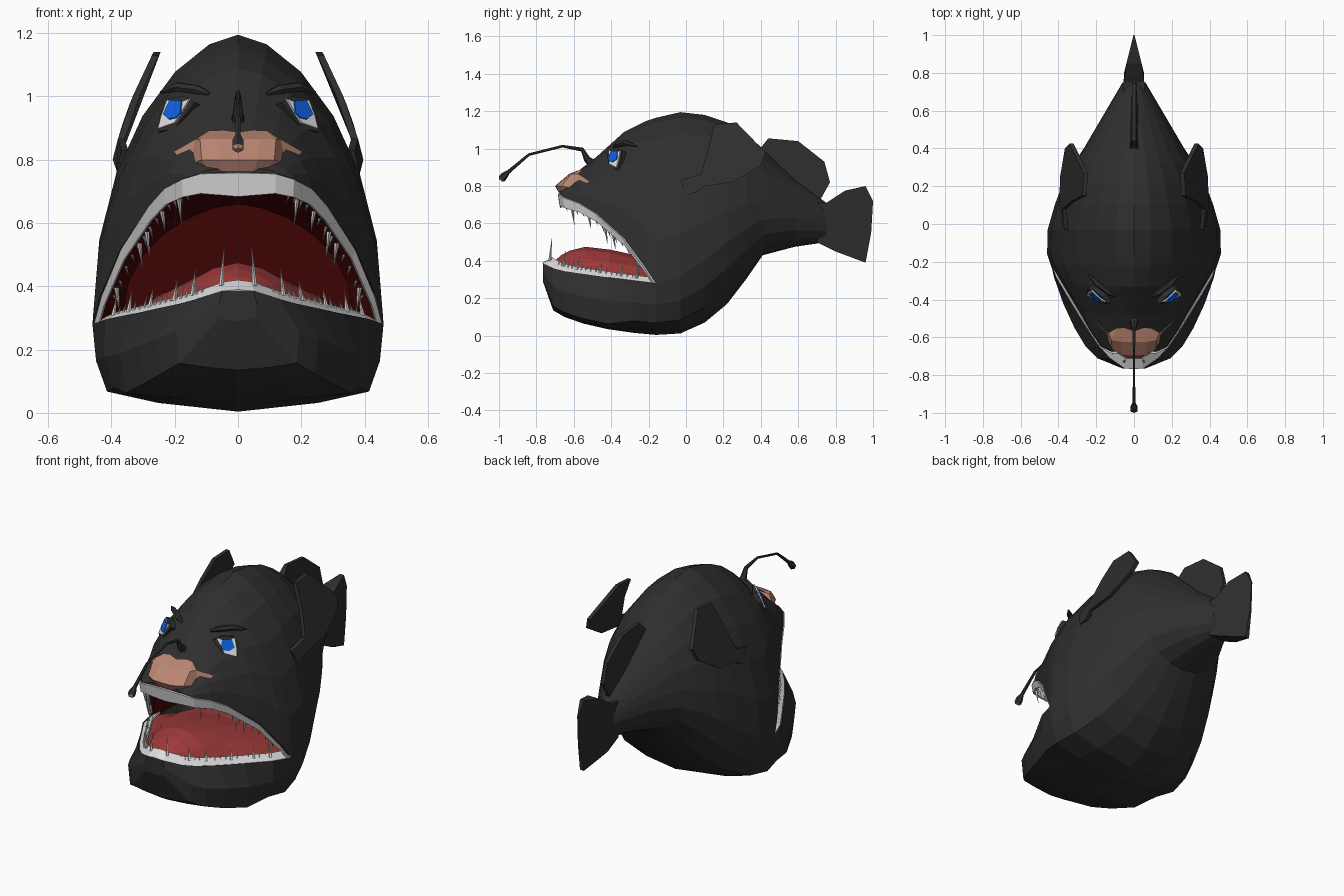
import bpy, bmesh, math, random
from mathutils import Vector

if "Cube" in bpy.data.objects:
    bpy.data.objects.remove(bpy.data.objects["Cube"])

random.seed(4)


def material(name, rgb):
    m = bpy.data.materials.new(name)
    m.diffuse_color = (*rgb, 1)
    m.use_nodes = True
    m.node_tree.nodes["Principled BSDF"].inputs["Base Color"].default_value = m.diffuse_color
    return m


SKIN = material("charcoal skin", (0.028, 0.028, 0.028))
NOSE = material("tan nose", (0.50, 0.24, 0.17))
RED = material("tongue red", (0.34, 0.042, 0.042))
DARK = material("dark mouth red", (0.048, 0.001, 0.001))
WHITE = material("tooth white", (0.72, 0.72, 0.72))
BLUE = material("iris blue", (0.005, 0.12, 0.75))


def build(name, bm, mats, mirror=False, solid=0):
    bmesh.ops.remove_doubles(bm, verts=bm.verts, dist=0.0005)
    me = bpy.data.meshes.new(name)
    bm.to_mesh(me)
    bm.free()
    for m in mats:
        me.materials.append(m)
    ob = bpy.data.objects.new(name, me)
    bpy.context.collection.objects.link(ob)
    if solid:
        ob.modifiers.new("thickness", 'SOLIDIFY').thickness = solid
    if mirror:
        ob.modifiers.new("mirror", 'MIRROR').merge_threshold = 0.001
    return ob


def loft(bm, rings, flip=False, mat=0, closed=False):
    """Skin a list of equally long rings."""
    vs = [[bm.verts.new(p) for p in r] for r in rings]
    n = len(rings[0])
    for a, b in zip(vs, vs[1:]):
        for j in range(n if closed else n - 1):
            k = (j + 1) % n
            q = [a[j], a[k], b[k], b[j]]
            bm.faces.new(q[::-1] if flip else q).material_index = mat
    return vs


def prism(name, front, back, mat, mirror=False):
    """Solid between two matching outlines."""
    bm = bmesh.new()
    vs = loft(bm, [front, back], closed=True)
    bm.faces.new(vs[0])
    bm.faces.new(vs[1])
    bmesh.ops.recalc_face_normals(bm, faces=bm.faces)
    return build(name, bm, [mat], mirror)


def plate(name, outline, x, thick, mirror=False):
    """Fin: (y, z) outline with position x(y, z) and half thickness."""
    sides = [[(x(y, z) + s * thick(y, z), y, z) for y, z in outline] for s in (1, -1)]
    return prism(name, *sides, SKIN, mirror)


def tube(name, path, mats, tip=99, sides=6, mirror=False):
    """Tapered tube; path holds (x, y, z, radius), faces past tip use mats[1]."""
    pts = [Vector(p[:3]) for p in path]
    rings = []
    for i, p in enumerate(pts):
        t = (pts[min(i + 1, len(pts) - 1)] - pts[max(i - 1, 0)]).normalized()
        u = t.cross((0.3, 0.2, 1) if mirror else (1, 0, 0)).normalized()
        v = t.cross(u)
        ang = [2 * math.pi * k / sides for k in range(sides)]
        rings.append([p + path[i][3] * (u * math.cos(a) + v * math.sin(a)) for a in ang])
    bm = bmesh.new()
    vs = loft(bm, rings[:tip + 1], closed=True)
    end = loft(bm, rings[tip:], closed=True, mat=1) if tip < 99 else vs
    bm.faces.new(vs[0])
    bm.faces.new(end[-1]).material_index = 1 if tip < 99 else 0
    bmesh.ops.remove_doubles(bm, verts=bm.verts, dist=0.0005)
    bmesh.ops.recalc_face_normals(bm, faces=bm.faces)
    return build(name, bm, mats, mirror)


# Half cross-sections: an upper bell and a lower half blending box to ellipse
def upper(y, top, w, side, n=6):
    out = []
    for i in range(n + 1):
        a = math.pi / 2 * i / n
        out.append((w * math.sin(a) ** 1.2 if i else 0, y, side + (top - side) * math.cos(a)))
    return out


BOX = [(1, 0), (.975, .42), (.9, .77), (.55, .9), (0, 1)]
SQUARE = [(1, 0), (1.0, .45), (.95, .9), (.5, .96), (0, 1)]


def lower(y, w, side, bottom, k=0, lip=None, box=BOX):
    out = []
    for i, (bx, bz) in enumerate(box):
        a = math.radians((0, 25, 48, 70, 90)[i])
        fx, fz = bx + k * (math.cos(a) - bx), bz + k * (math.sin(a) - bz)
        out.append((w * fx if i < 4 else 0, y, side + (bottom - side) * fz))
    if lip is not None:
        out[0] = (lip, y, side)
    return out


# y, top, half width, lip height
HEAD = [(-.675, .775, .12, .757), (-.65, .80, .175, .74), (-.57, .885, .23, .71),
        (-.48, .955, .28, .655), (-.33, 1.09, .37, .52), (-.22, 1.145, .435, .37),
        (-.16, 1.165, .46, .28)]
# y, half width, lip height, bottom, lip half width
JAW = [(-.765, .06, .385, .29, .05), (-.71, .195, .36, .135, .13), (-.65, .255, .345, .10, .185),
       (-.55, .315, .33, .065, .255), (-.42, .375, .312, .035, .335), (-.28, .435, .295, .015, .42),
       (-.16, .46, .28, .004, .46)]
# y, top, half width, widest height, bottom, roundness
REAR = [(-.16, 1.165, .46, .28, .004, 0), (-.03, 1.195, .457, .32, .012, .2),
        (.10, 1.18, .42, .40, .07, .5), (.22, 1.14, .375, .50, .17, .8),
        (.32, 1.08, .32, .57, .30, 1), (.41, 1.0, .26, .62, .43, 1),
        (.58, .84, .16, .63, .475, 1), (.75, .71, .06, .60, .50, 1)]

# Body: head, jaw and rear in one shell
bm = bmesh.new()
jaw = [lower(*s[:4], lip=s[4], box=SQUARE if s[0] < -.3 else BOX) for s in JAW]
for rings in ([upper(*s) for s in HEAD], jaw, [upper(*s[:4]) for s in REAR],
              [lower(s[0], s[2], s[3], s[4], s[5]) for s in REAR]):
    loft(bm, rings)
for ring, z in ((upper(*HEAD[0]), HEAD[0][3]), (jaw[0], JAW[0][2])):
    bm.faces.new([bm.verts.new(p) for p in ring + [(0, ring[0][1], z)]][::-1])
build("body", bm, [SKIN], True)

# Mouth lining: dark roof and throat
ROOF = (.75, .75, .755, .76, .77, .76, .75)
roof = [upper(s[0] + .006, r, s[2] * .96, s[3] - .004) for s, r in zip(HEAD, ROOF)]
roof.append(upper(-.03, .66, .36, .33))
bm = bmesh.new()
loft(bm, roof, True)
bm.faces.new([bm.verts.new(p) for p in roof[-1] + [(0, -.03, .33)]][::-1])
build("mouth_roof", bm, [DARK], True)

# Tongue and mouth floor
TONGUE = (.39, .43, .455, .475, .46, .43, .40)
floor = [[(s[4] * fx, s[0] + max(.012, -.2 * (s[0] + .5)), s[2] + (t - s[2]) * fz)
          for fx, fz in ((.97, 0), (.8, .12), (.6, .55), (.3, .88), (0, 1))]
         for s, t in zip(JAW, TONGUE)]
floor.append([(x * .8, -.03, z) for x, y, z in floor[-1]])
bm = bmesh.new()
loft(bm, floor, True)
build("tongue", bm, [RED], True)

# Gum bands along both lips
UP_LIP = [(0, -.676, .76)] + [(s[2] * .98, s[0], s[3]) for s in HEAD]
LOW_LIP = [(0, -.768, .39)] + [(s[4] * .985, s[0], s[2]) for s in JAW]
for name, lip, h0, h1, inset in (("upper_gum", UP_LIP, -.075, -.025, .012),
                                 ("lower_gum", LOW_LIP, .03, .025, .055)):
    edge = [(x * (1 - inset * 1.5), y + inset * (1 - x), z + h0 + (h1 - h0) * x / .46) for x, y, z in lip]
    bm = bmesh.new()
    loft(bm, [lip, edge], h0 > 0)
    bmesh.ops.reverse_faces(bm, faces=bm.faces) if h0 > 0 else None
    build(name, bm, [WHITE], True, .01)


# Teeth: thin four-sided spikes spaced along each lip
def along(lip, x):
    for a, b in zip(lip, lip[1:]):
        if x <= b[0]:
            return Vector(a).lerp(Vector(b), (x - a[0]) / (b[0] - a[0]))
    return Vector(lip[-1])


def teeth(name, lip, way, base, inset, big, count, start):
    rows = [(x, h, .008) for x, h in big]
    rows += [(start + (.43 - start) * i / count, random.uniform(.02, .045), .005) for i in range(count)]
    bm = bmesh.new()
    for x, h, r in rows:
        p = along(lip, x) + Vector((-.04 * x, inset * (1 - x), way * base * (1 - x)))
        ring = [bm.verts.new(p + Vector(d) * r) for d in ((1, 0, 0), (0, 1, 0), (-1, 0, 0), (0, -1, 0))]
        tip = bm.verts.new(p + Vector((-.01, .012, way * h)))
        for i in range(4):
            bm.faces.new((ring[i], ring[(i + 1) % 4], tip))
    bmesh.ops.recalc_face_normals(bm, faces=bm.faces)
    build(name, bm, [WHITE], True)


teeth("upper_teeth", UP_LIP, -1, .06, .008,
      [(.195, .09), (.25, .07), (.30, .09), (.325, .08), (.40, .08)], 13, .17)
teeth("lower_teeth", LOW_LIP, 1, .02, .035,
      [(.055, .13), (.15, .09), (.21, .07), (.29, .06), (.36, .07), (.41, .06)], 18, .12)

# Nose with pointed side wings
bm = bmesh.new()
rows = [(.09, -.55, .893, 0), (.12, -.625, .865, .01), (.115, -.70, .80, .035), (.09, -.68, .765, .02)]
vs = loft(bm, [[(0, y, z), (w * .55, y + d * .1, z), (w, y + d, z)] for w, y, z, d in rows], True)
wing = [bm.verts.new(p) for p in ((.135, -.575, .865), (.15, -.595, .785), (.205, -.515, .825))]
for f in ((vs[0][2], vs[1][2], wing[0]), (vs[1][2], vs[2][2], wing[1], wing[0]),
          (vs[2][2], vs[3][2], wing[1]), (wing[0], wing[1], wing[2])):
    bm.faces.new(f)
build("nose", bm, [NOSE], True)

# Eyes: lid, white and iris as stacked slanted plates
N = Vector((.62, -.70, .36)).normalized()
U = Vector((0, 0, 1)).cross(N).normalized()
V = N.cross(U)


def eye_part(name, pts, lift, depth, mat):
    c = Vector((.203, -.395, .948)) + N * lift
    top = [c + U * a + V * b for a, b in pts]
    prism(name, top, [p - N * depth for p in top], mat, True)


eye_part("eyelid", [(-.07, .04), (-.02, .06), (.045, .052), (.065, 0), (.055, -.06), (-.01, -.05)],
         -.008, .05, SKIN)
eye_part("eye_white", [(-.05, .05), (-.01, .035), (.045, .045), (.052, -.01), (.052, -.052), (-.012, -.032)],
         -.001, .008, WHITE)
eye_part("iris", [(-.03, .0), (-.022, .04), (.028, .042), (.042, -.005), (.012, -.022), (-.018, -.016)],
         .004, .006, BLUE)
tube("brow", [(.09, -.385, 1.008, .006), (.13, -.365, 1.022, .016), (.19, -.32, 1.03, .016),
              (.243, -.265, 1.013, .005)], [SKIN], mirror=True)

# Lure on its curved stalk
tube("lure", [(0, -.48, .90, .03), (0, -.53, .945, .018), (0, -.555, .995, .011), (0, -.66, 1.013, .007),
              (0, -.84, .968, .007), (0, -.95, .875, .01), (0, -.972, .855, .02),
              (0, -.985, .838, .02), (0, -.992, .83, .011)], [SKIN, NOSE], tip=7)

# Fins
plate("dorsal_fin", [(.38, .98), (.44, 1.055), (.60, 1.04), (.74, .93), (.77, .82), (.72, .73), (.55, .78)],
      lambda y, z: 0, lambda y, z: .026 if z < 1 and y < .7 else .01)
plate("tail_fin", [(.70, .71), (.75, .71), (.85, .775), (.96, .80), (1.0, .72), (.99, .55),
                   (.96, .39), (.80, .45), (.70, .50)],
      lambda y, z: 0, lambda y, z: .055 if y < .8 else .003 + .25 * (1 - y))
plate("side_fin", [(-.03, .83), (0, .755), (.05, .765), (.10, .80), (.25, .82), (.40, .91), (.425, .98),
                   (.27, 1.14), (.15, 1.13), (.12, 1.0), (.08, .865)],
      lambda y, z: .385 - (z - .8) * .22 - (z - .8) ** 2 * .47 - (0 if y > .05 else .02),
      lambda y, z: .011, True)
